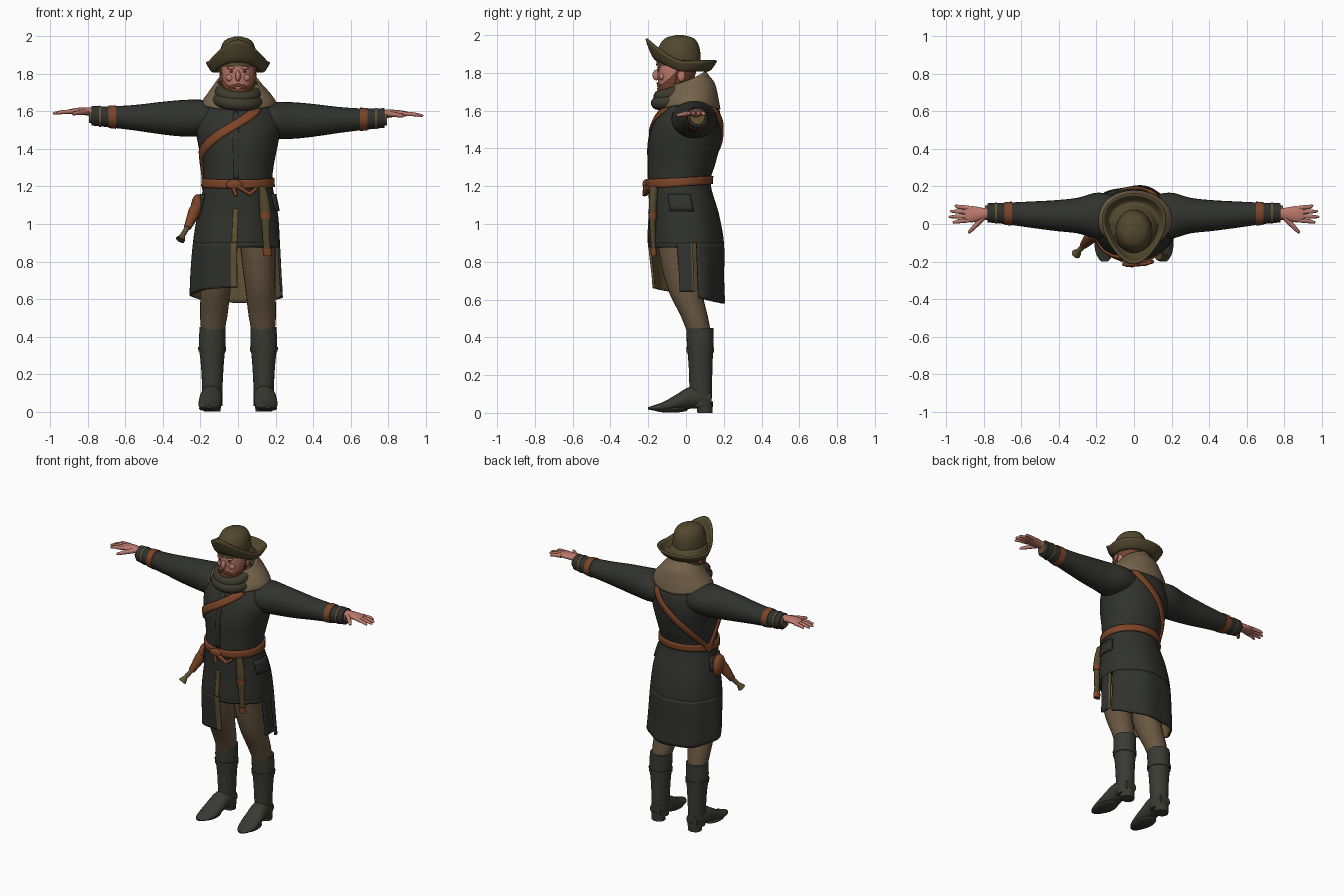
import bpy, bmesh
from math import sin, cos, pi, radians, degrees

default_cube = bpy.data.objects.get("Cube")
if default_cube:
    bpy.data.objects.remove(default_cube, do_unlink=True)

def material(name, *rgb):
    mat = bpy.data.materials.new(name)
    mat.use_nodes = True
    mat.diffuse_color = (*rgb, 1)
    mat.node_tree.nodes["Principled BSDF"].inputs["Base Color"].default_value = (*rgb, 1)
    return mat

coat = material("charcoal green wool", .03, .032, .026)
boot = material("dark boot leather", .042, .042, .033)
tan = material("tan shawl cloth", .18, .127, .07)
breeches = material("brown breeches cloth", .138, .093, .052)
leather = material("russet leather", .2, .058, .02)
skin = material("skin", .5, .19, .15)
hair = material("auburn hair", .17, .058, .026)
felt = material("olive felt", .084, .065, .027)
lining = material("khaki lining", .125, .088, .036)
wrap = material("dark scarf cloth", .048, .045, .028)
LIFT = .012  # the right arm is held slightly higher

def sample(table, t):
    """Smoothly interpolate rows of (t, centre, centre, radius, radius)."""
    last = len(table) - 1
    t = min(max(t, table[0][0]), table[last][0])
    i = next(k for k in range(last) if t <= table[k + 1][0])
    low, high = table[i], table[i + 1]
    span = high[0] - low[0]
    s = (t - low[0]) / span

    def slope(k, c):
        before, after = table[max(k - 1, 0)], table[min(k + 1, last)]
        return (after[c] - before[c]) / (after[0] - before[0]) * span

    def blend(c):
        h = s * s * (3 - 2 * s)
        return (low[c] * (1 - h) + high[c] * h + slope(i, c) * s * (1 - s) ** 2
                - slope(i + 1, c) * s * s * (1 - s))
    return [blend(c) for c in range(1, 5)]

def body(table, axis="z", grow=0, side=1, ripple=0):
    """Surface of elliptical sections; angle zero is the front (or underside)."""
    def shape(t, a):
        cu, cv, ru, rv = sample(table, t)
        wave = 1 + ripple * max(0, 1.2 - t) * sin(7 * a)
        u, v = cu + (ru + grow) * wave * sin(a), cv - (rv + grow) * wave * cos(a)
        if axis == "x":
            return side * t, u, v + (LIFT if side < 0 else 0)
        return (side * u, v, t) if axis == "z" else (side * u, t, v)
    return shape

def finish(obj, mat):
    obj.data.materials.append(mat)
    bpy.ops.object.select_all(action="DESELECT")
    obj.select_set(True)
    bpy.context.view_layer.objects.active = obj
    bpy.ops.object.shade_smooth_by_angle(angle=radians(45))

def place(name, data):
    obj = bpy.data.objects.new(name, data)
    bpy.context.collection.objects.link(obj)
    return obj

def sheet(name, shape, mat, t0, t1, a0=0, a1=360, rows=14, cols=32, thick=0, inner=None, trim=None):
    """Grid over a surface: capped when it is a full turn, else a cloth piece."""
    full = a1 - a0 == 360
    bm = bmesh.new()
    grid = [[] for i in range(rows + 1)]
    for j in range(cols if full else cols + 1):
        a = radians(a0 + (a1 - a0) * j / cols)
        low, high = (t(a) if callable(t) else t for t in (t0, t1))
        for i, ring in enumerate(grid):
            ring.append(bm.verts.new(shape(low + (high - low) * i / rows, a)))
    for lower, upper in zip(grid, grid[1:]):
        for j in range(cols):
            k = (j + 1) % len(lower)
            face = bm.faces.new((lower[j], lower[k], upper[k], upper[j]))
            face.material_index = int(trim is not None and a0 + (a1 - a0) * (j + .5) / cols > trim)
    if full and not thick:
        bm.faces.new(grid[0])
        bm.faces.new(grid[-1])
        bmesh.ops.recalc_face_normals(bm, faces=bm.faces)
    mesh = bpy.data.meshes.new(name)
    bm.to_mesh(mesh)
    bm.free()
    obj = place(name, mesh)
    finish(obj, mat)
    if inner:
        mesh.materials.append(inner)
    if thick:
        solid = obj.modifiers.new("thickness", "SOLIDIFY")
        solid.thickness, solid.offset, solid.material_offset = thick, -1, int(inner is not None)

def blob(name, mat, loc, scale, tilt=0):
    bpy.ops.mesh.primitive_uv_sphere_add(segments=20, ring_count=12, radius=1, location=loc,
                                         scale=scale, rotation=(tilt, 0, 0))
    bpy.context.object.name = name
    finish(bpy.context.object, mat)

def tube(name, mat, *points):
    """Round tapered tube through (x, y, z, radius) points."""
    curve = bpy.data.curves.new(name, "CURVE")
    curve.dimensions, curve.use_fill_caps = "3D", True
    curve.bevel_depth, curve.bevel_resolution = 1, 3
    spline = curve.splines.new("POLY")
    spline.points.add(len(points) - 1)
    for p, (x, y, z, r) in zip(spline.points, points):
        p.co, p.radius = (x, y, z, 1), r
    curve.materials.append(mat)
    place(name, curve)

# Coat: closed upper part, then hanging skirt panels with a lining
COAT = [(.56, 0, .015, .25, .19), (.7, -.005, .01, .245, .19), (.9, -.005, 0, .232, .2),
        (1.05, 0, -.01, .215, .185), (1.22, 0, -.035, .183, .165), (1.32, 0, -.022, .192, .178),
        (1.42, 0, -.01, .212, .19), (1.52, 0, .005, .225, .183), (1.6, 0, .02, .195, .158),
        (1.66, 0, .03, .14, .115), (1.71, 0, .03, .08, .08)]
cloth, raised = body(COAT, ripple=.05), body(COAT, grow=.012, ripple=.05)
edging, over_coat = body(COAT, grow=.004, ripple=.05), body(COAT, grow=.012)
sheet("coat_body", cloth, coat, .9, 1.71, rows=36, cols=56)
sheet("coat_skirt_main", cloth, coat, lambda a: .62 + .04 * cos(a), .9, 106, 360, cols=64,
      thick=.012, inner=lining, trim=352)
sheet("coat_skirt_left", cloth, coat, .64, .9, 76, 100, cols=8, thick=.012, inner=lining, trim=97)
sheet("coat_skirt_short", cloth, coat, .875, .9, 0, 76, rows=2, cols=16, thick=.012, inner=lining)
sheet("coat_front_edge", edging, coat, 1.24, 1.6, -7, 1, cols=3, thick=.006)
sheet("coat_front_trim", edging, lining, .9, 1.08, -7, 0, cols=3, thick=.006)
for label, start in (("left", 68), ("right", 255)):
    sheet(label + "_pocket_flap", raised, coat, 1.07, 1.16, start, start + 38, rows=3, cols=10, thick=.012)

# Belt, shoulder strap and hanging gear
def strap_height(a):
    a = degrees(a)
    if a > -75:
        return 1.36 + (a + 75) * .0024
    return 1.21 + (a + 105) * (.005 if a > -105 else -.0036)

sheet("belt", over_coat, leather, lambda a: 1.2 - .012 * cos(a), lambda a: 1.245 - .008 * cos(a),
      rows=3, cols=48, thick=.014)
sheet("shoulder_strap", over_coat, leather, lambda a: strap_height(a) - .026,
      lambda a: strap_height(a) + .026, -222, 38, rows=3, cols=60, thick=.014)
blob("belt_knot", leather, (-.02, -.215, 1.21), (.045, .015, .026))
tube("belt_tail_left", leather, (0, -.215, 1.2, .012), (.06, -.212, 1.16, .012), (.1, -.2, 1.19, .01))
tube("belt_tail_right", leather, (-.03, -.215, 1.21, .011), (-.01, -.222, 1.15, .01))
SCABBARD = [(.83, .157, -.17, .02, .011), (.95, .15, -.175, .021, .015),
            (1.1, .143, -.175, .03, .022), (1.2, .13, -.17, .02, .022)]
sheet("scabbard", body(SCABBARD), felt, .83, 1.2, cols=14)
for part, low, high in (("tip", .83, .87), ("band", 1.03, 1.06)):
    sheet("scabbard_" + part, body(SCABBARD, grow=.004), leather, low, high, rows=2, cols=14)
blob("belt_pouch", leather, (-.215, -.04, 1.09), (.036, .055, .07), .3)
tube("horn_body", leather, (-.2, -.05, 1.15, .02), (-.235, -.075, 1.06, .034), (-.27, -.115, .98, .02))
tube("horn_spout", lining, (-.265, -.11, .99, .014), (-.295, -.145, .94, .014), (-.308, -.16, .915, .026))

# Arms, hands, legs and boots
ARM = [(.1, .045, 1.555, .11, .085), (.2, .045, 1.553, .122, .098), (.3, .045, 1.552, .095, .097),
       (.42, .045, 1.553, .082, .085), (.55, .05, 1.555, .07, .068), (.7, .057, 1.56, .056, .055),
       (.8, .06, 1.567, .05, .052)]
HAND = [(.74, .06, 1.578, .032, .026), (.8, .055, 1.588, .031, .022), (.86, .052, 1.59, .043, .017),
        (.905, .052, 1.587, .038, .012)]
LEG = [(.42, .135, .07, .06, .062), (.5, .13, .048, .072, .07), (.65, .12, -.005, .08, .09),
       (.8, .11, -.025, .09, .11), (1, .1, -.03, .1, .13)]
BOOT = [(.03, .137, .08, .054, .055), (.14, .137, .078, .055, .06), (.25, .137, .077, .061, .063),
        (.36, .138, .075, .071, .07), (.45, .135, .073, .069, .072)]
FOOT = [(-.2, .158, .024, .018, .006), (-.17, .156, .026, .042, .014), (-.12, .152, .032, .058, .026),
        (-.05, .148, .054, .062, .044), (.02, .143, .08, .058, .058), (.08, .138, .08, .056, .055),
        (.135, .137, .075, .04, .04)]
HEEL = [(0, .137, .1, .044, .04), (.06, .137, .098, .048, .045)]
for label, side in (("left_", 1), ("right_", -1)):
    sheet(label + "sleeve", body(ARM, "x", 0, side), coat, .1, .78, rows=24, cols=24)
    sheet(label + "cuff_lining", body(ARM, "x", -.012, side), lining, .72, .795, rows=3, cols=24)
    sheet(label + "cuff_band", body(ARM, "x", .004, side), leather, .65, .69, rows=2, cols=24)
    sheet(label + "cuff_cord", body(ARM, "x", .003, side), lining, .73, .742, rows=2, cols=24)
    sheet(label + "palm", body(HAND, "x", 0, side), skin, .74, .905, cols=16)
    z = 1.588 + (LIFT if side < 0 else 0)
    for k, short in enumerate((.022, .002, .008, .034)):
        y, spread, tip = .02 + .022 * k, (k - 1.5) * .008, .99 - short
        tube(f"{label}finger_{k + 1}", skin, (side * .88, y, z, .012),
             (side * .94, y + spread / 2, z - .003, .011), (side * (tip - .005), y + spread, z - .01, .007),
             (side * tip, y + spread, z - .011, .003))
    tube(label + "thumb", skin, (side * .805, .035, z, .016), (side * .845, -.008, z - .006, .013),
         (side * .877, -.042, z - .012, .009), (side * .882, -.05, z - .013, .004))
    sheet(label + "breeches", body(LEG, side=side), breeches, .42, 1, cols=24)
    sheet(label + "boot", body(BOOT, side=side), boot, .03, .45, rows=18, cols=24)
    sheet(label + "boot_strap", body(BOOT, grow=.005, side=side), boot, .32, .345, rows=2, cols=24)
    sheet(label + "foot", body(FOOT, "y", side=side), boot, -.2, .135, rows=18, cols=20)
    sheet(label + "heel", body(HEEL, side=side), boot, 0, .06, rows=2, cols=20)
    blob(label + "sole", boot, (side * .153, -.08, .017), (.056, .09, .016))
    # Paired features of the face
    blob(label + "ear", skin, (side * .09, -.025, 1.785), (.01, .02, .03))
    blob(label + "eye", hair, (side * .033, -.143, 1.813), (.013, .005, .005))
    blob(label + "brow", skin, (side * .034, -.142, 1.832), (.025, .011, .008))
    blob(label + "cheek", skin, (side * .042, -.128, 1.78), (.024, .016, .02))

# Head, beard and hair
HEAD = [(1.64, 0, -.07, .045, .05), (1.7, 0, -.07, .066, .072), (1.76, 0, -.058, .083, .09),
        (1.83, 0, -.052, .088, .1), (1.9, 0, -.05, .08, .09)]
growth = body(HEAD, grow=.008)
sheet("head", body(HEAD), skin, 1.64, 1.9, cols=28)
sheet("beard", growth, hair, 1.65, lambda a: 1.808 - .088 * max(cos(a), 0) ** .7, -92, 92, thick=.012)
sheet("moustache", growth, hair, lambda a: 1.735 - .03 * abs(sin(a)),
      lambda a: 1.75 - .025 * abs(sin(a)), -32, 32, rows=3, cols=12, thick=.01)
sheet("hair", growth, hair, 1.66, 1.88, 92, 268, thick=.012)
blob("nose", skin, (0, -.155, 1.79), (.014, .022, .03), -.2)

# Shawl over the shoulders and the wound scarf
SHAWL = [(1.6, 0, .022, .2, .162), (1.65, .005, .025, .198, .15), (1.7, .005, .03, .165, .135),
         (1.75, 0, .035, .125, .115), (1.8, 0, .02, .09, .09)]
sheet("shawl", body(SHAWL), tan, lambda a: 1.62 - .012 * cos(2 * a), lambda a: 1.77 - .04 * cos(a),
      18, 342, cols=44, thick=.014)
for label, height, radius, tilt in (("lower", 1.66, .1, .2), ("upper", 1.7, .088, .3)):
    bpy.ops.mesh.primitive_torus_add(major_segments=36, minor_segments=12, major_radius=radius,
                                     minor_radius=.036, location=(0, -.052, height), rotation=(tilt, .06, 0))
    bpy.context.object.name = label + "_scarf_roll"
    finish(bpy.context.object, wrap)

# Cocked hat: domed crown and a swept brim with a raised front peak
CROWN = [(1.84, 0, -.04, .1, .118), (1.92, 0, -.038, .096, .112), (1.97, 0, -.035, .078, .09),
         (1.99, 0, -.035, .052, .062), (2, 0, -.035, .015, .02)]
sheet("hat_crown", body(CROWN), felt, 1.84, 2, rows=16)

def brim(s, a):
    front = max(cos(a), 0)
    return (sin(a) * (.09 + s * (.075 - .05 * cos(a))), -.035 + .01 * s - cos(a) * (.1 + .09 * s),
            1.862 - .055 * sin(pi * s) * (1 - .8 * front) + .118 * s * s * front ** 1.4)

sheet("hat_brim", brim, felt, 0, 1, rows=10, cols=48, thick=.012)
